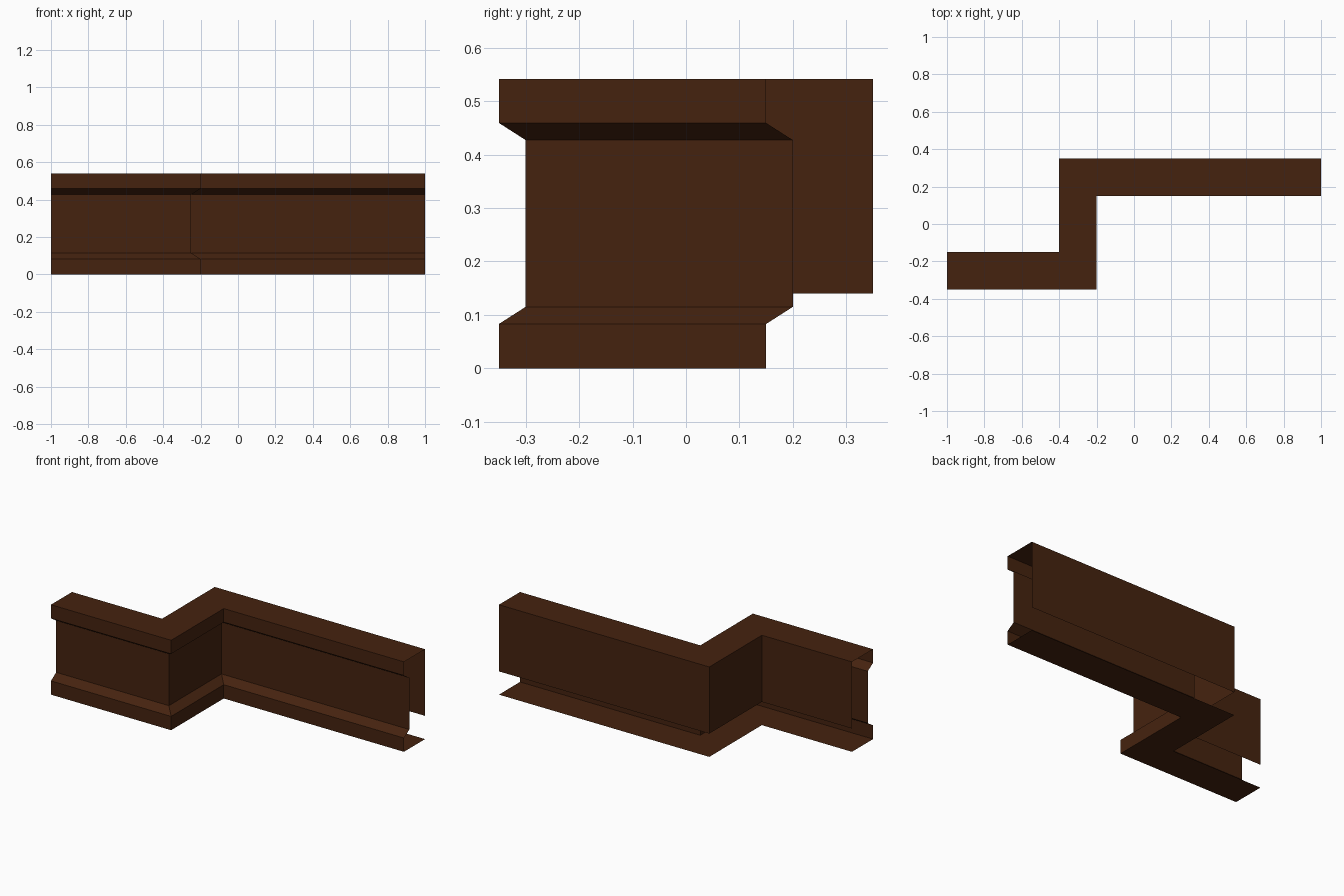
import bpy

if "Cube" in bpy.data.objects:
    bpy.data.objects.remove(bpy.data.objects["Cube"])

# Dark brown wood
wood = bpy.data.materials.new("dark brown wood")
wood.diffuse_color = (0.06, 0.0165, 0.0048, 1)
wood.use_nodes = True
wood.node_tree.nodes["Principled BSDF"].inputs["Base Color"].default_value = wood.diffuse_color

# Cross-section: (depth behind the front line, height), open at the lower back
profile = [(0.2, 0), (0, 0), (0, 0.083), (0.05, 0.115), (0.05, 0.427),
           (0, 0.459), (0, 0.541), (0.2, 0.541), (0.2, 0.14)]

# Front line seen from above: (x, y, how far x shifts per unit of depth)
path = [(-1, -0.35, 0), (-0.2, -0.35, -1), (-0.2, 0.15, -1), (1, 0.15, 0)]

# Sweep the cross-section along the stepped path with mitred corners
verts = [(x + shift * d, y + d, z) for x, y, shift in path for d, z in profile]
n = len(profile)
faces = [(i * n + j, (i + 1) * n + j, (i + 1) * n + j + 1, i * n + j + 1)
         for i in range(len(path) - 1) for j in range(n - 1)]

mesh = bpy.data.meshes.new("stepped_moulding")
mesh.from_pydata(verts, [], faces)
mesh.materials.append(wood)
moulding = bpy.data.objects.new("stepped_moulding", mesh)
bpy.context.collection.objects.link(moulding)
